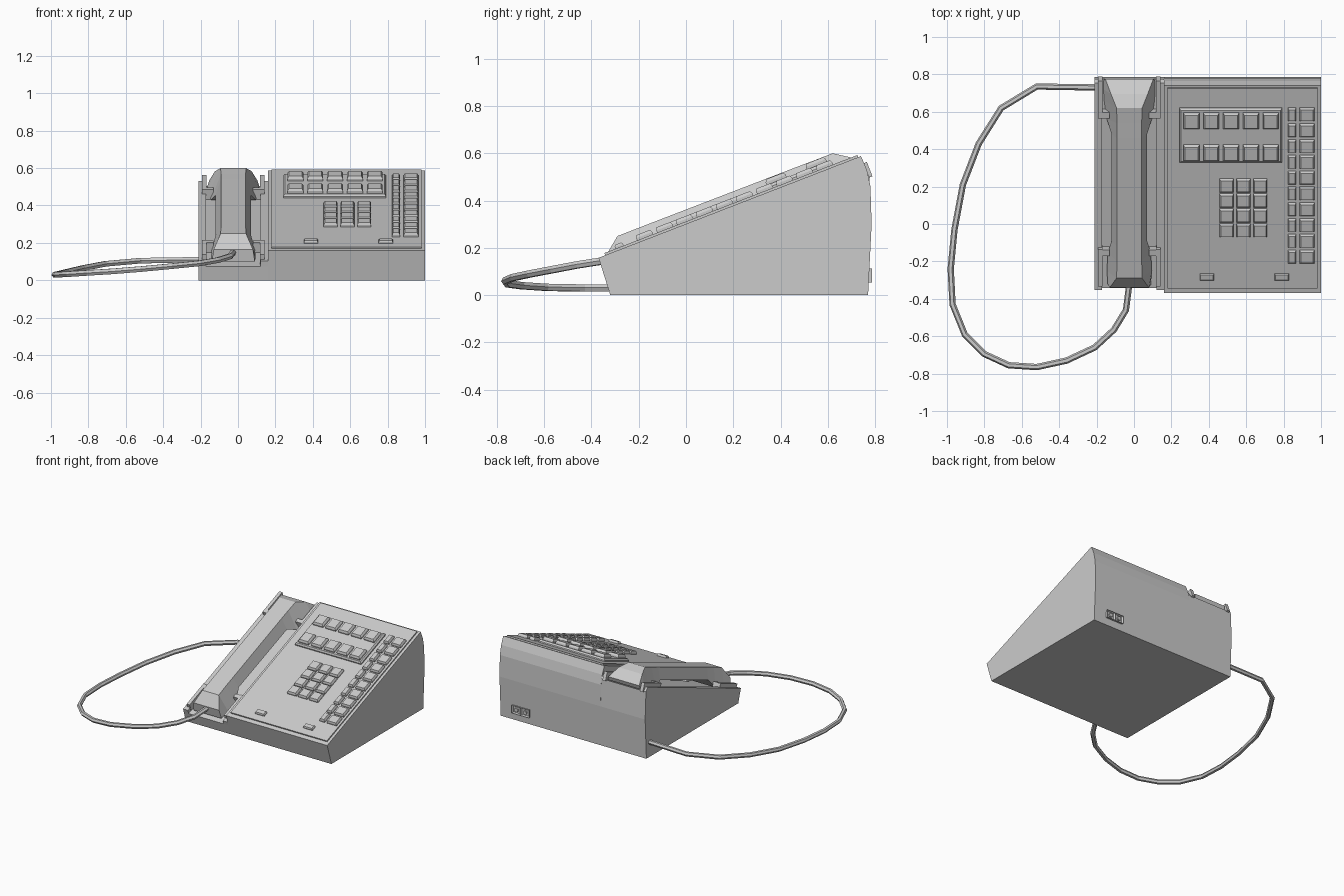
import bpy, bmesh, math
from mathutils import Matrix, Vector

if "Cube" in bpy.data.objects:
    bpy.data.objects.remove(bpy.data.objects["Cube"])

SLOPE = 0.43 / 1.11
ANG = math.atan(SLOPE)
MAIN, CRADLE = 0.301, 0.208           # height of each sloped surface at y = 0


def finish(name, bm):
    bmesh.ops.recalc_face_normals(bm, faces=bm.faces)
    me = bpy.data.meshes.new(name)
    bm.to_mesh(me)
    bm.free()
    ob = bpy.data.objects.new(name, me)
    bpy.context.collection.objects.link(ob)
    return ob


def prism(name, profile, x0, x1):
    """Extrude a (y, z) profile along x."""
    bm = bmesh.new()
    f = bm.faces.new([bm.verts.new((x0, y, z)) for y, z in profile])
    r = bmesh.ops.extrude_face_region(bm, geom=[f])
    bmesh.ops.translate(bm, vec=(x1 - x0, 0, 0),
                        verts=[v for v in r["geom"] if isinstance(v, bmesh.types.BMVert)])
    return finish(name, bm)


def add_block(bm, x, y, sx, sy, h0, h1, rim=0.0, rise=0.0, level=MAIN):
    """Box lying on a sloped surface; rim and rise add a stepped cap."""
    top = h1 + rise
    y += math.sin(ANG) * top
    m = Matrix.Translation((x, y, level + SLOPE * y)) @ Matrix.Rotation(ANG, 4, 'X')
    m = m @ Matrix.Translation((0, 0, (h0 + h1) / 2))
    m = m @ Matrix.Diagonal((sx, sy / math.cos(ANG), h1 - h0, 1))
    vs = bmesh.ops.create_cube(bm, size=1, matrix=m)["verts"]
    if rim:
        faces = {f for v in vs for f in v.link_faces}
        f = max(faces, key=lambda f: f.calc_center_median().dot(Vector((0, -math.sin(ANG), math.cos(ANG)))))
        f.normal_update()
        bmesh.ops.inset_region(bm, faces=[f], thickness=rim, depth=rise)


def blocks(name, items, **kw):
    bm = bmesh.new()
    for it in items:
        add_block(bm, *it, **kw)
    return finish(name, bm)


# Body: tall main wedge, lower handset bay and its two side rails
prism("main_body", [(-0.32, 0), (-0.37, 0.158), (0.74, 0.588), (0.765, 0.53),
                    (0.78, 0.46), (0.785, 0.3), (0.77, 0)], 0.16, 1.0)
prism("handset_bay", [(-0.32, 0), (-0.343, 0.075), (0.775, 0.505),
                      (0.785, 0.3), (0.77, 0)], -0.21, 0.16)
for name, x0, x1 in (("left_rail", -0.21, -0.17), ("right_rail", 0.12, 0.16)):
    prism(name, [(-0.343, 0.075), (-0.352, 0.102), (0.755, 0.53), (0.775, 0.505)], x0, x1)

# Face panel and line-key plate
blocks("face_panel", [(0.58, 0.19, 0.80, 1.07, -0.01, 0.01)])
blocks("line_key_plate", [(0.517, 0.47, 0.55, 0.29, 0, 0.018)], rim=0.012, rise=0.012)

# Keys
blocks("line_keys", [(0.307 + 0.106 * i, y, 0.085, 0.085, 0.02, 0.042)
                     for i in range(5) for y in (0.375, 0.545)], rim=0.011, rise=0.012)
blocks("dial_keys", [(0.495 + 0.09 * i, 0.2 - 0.08 * j, 0.074, 0.07, 0, 0.02)
                     for i in range(3) for j in range(4)], rim=0.009, rise=0.012)
blocks("side_keys", [(x, 0.58 - 0.0845 * j, w, 0.068, 0, 0.02)
                     for x, w in ((0.845, 0.042), (0.925, 0.078)) for j in range(10)],
       rim=0.008, rise=0.012)
blocks("small_switches", [(x, -0.287, 0.075, 0.035, 0, 0.018) for x in (0.39, 0.79)],
       rim=0.006, rise=0.008)

# Cradle brackets: a side wall and an inward foot at each corner
items = []
for s in (-1, 1):
    for y, foot in ((0.665, 0.58), (-0.235, -0.155)):
        items.append((-0.025 + s * 0.155, y, 0.025, 0.2, -0.01, 0.055))
        items.append((-0.025 + s * 0.13, foot, 0.05, 0.03, -0.01, 0.055))
blocks("cradle_brackets", items, level=CRADLE)

# Handset: loft of trapezoids (y top, z top, y bottom, z bottom, half widths)
stations = [(-0.34, 0.165, -0.325, 0.10, 0.105, 0.115),
            (-0.29, 0.25, -0.25, 0.125, 0.068, 0.12),
            (-0.20, 0.285, -0.15, 0.165, 0.066, 0.115),
            (-0.12, 0.316, -0.09, 0.24, 0.066, 0.095),
            (0.46, 0.539, 0.48, 0.455, 0.066, 0.095),
            (0.54, 0.569, 0.56, 0.43, 0.066, 0.12),
            (0.62, 0.60, 0.66, 0.465, 0.068, 0.135),
            (0.695, 0.583, 0.72, 0.487, 0.098, 0.138),
            (0.775, 0.535, 0.765, 0.505, 0.128, 0.138)]
bm = bmesh.new()
CX = -0.025
rings = [[bm.verts.new(p) for p in ((CX - wt, yt, zt), (CX + wt, yt, zt),
                                    (CX + wb, yb, zb), (CX - wb, yb, zb))]
         for yt, zt, yb, zb, wt, wb in stations]
for a, b in zip(rings, rings[1:]):
    for i in range(4):
        j = (i + 1) % 4
        bm.faces.new((a[i], a[j], b[j], b[i]))
bm.faces.new(rings[0])
bm.faces.new(rings[-1])
finish("handset", bm)

# Cord: hexagonal tube looping from the bay's left wall to the mouthpiece
path = [(-0.2, 0.73, 0.11), (-0.52, 0.735, 0.105), (-0.71, 0.62, 0.088), (-0.83, 0.43, 0.065),
        (-0.915, 0.21, 0.045), (-0.96, -0.03, 0.034), (-0.98, -0.24, 0.03), (-0.97, -0.43, 0.03),
        (-0.905, -0.59, 0.033), (-0.8, -0.695, 0.04), (-0.67, -0.755, 0.048), (-0.52, -0.765, 0.06),
        (-0.36, -0.73, 0.075), (-0.21, -0.66, 0.09), (-0.107, -0.565, 0.108),
        (-0.043, -0.46, 0.128), (-0.025, -0.32, 0.15)]
cu = bpy.data.curves.new("cord", 'CURVE')
cu.dimensions = '3D'
cu.bevel_depth = 0.017
cu.bevel_resolution = 1
cu.use_fill_caps = True
sp = cu.splines.new('POLY')
sp.points.add(len(path) - 1)
for p, c in zip(sp.points, path):
    p.co = (*c, 1)
sp.use_smooth = False
bpy.context.collection.objects.link(bpy.data.objects.new("cord", cu))

# Rear sockets: two recessed frames, each with a round plug
bm = bmesh.new()
for x in (0.79, 0.862):
    m = Matrix.Translation((x, 0.775, 0.083)) @ Matrix.Diagonal((0.07, 0.024, 0.058, 1))
    vs = bmesh.ops.create_cube(bm, size=1, matrix=m)["verts"]
    f = max({f for v in vs for f in v.link_faces}, key=lambda f: f.calc_center_median().y)
    f.normal_update()
    bmesh.ops.inset_region(bm, faces=[f], thickness=0.008)
    bmesh.ops.translate(bm, vec=(0, -0.012, 0), verts=f.verts)
    bmesh.ops.create_cone(bm, cap_ends=True, segments=8, radius1=0.015, radius2=0.015, depth=0.014,
                          matrix=Matrix.Translation((x, 0.779, 0.083)) @ Matrix.Rotation(math.pi / 2, 4, 'X'))
finish("rear_sockets", bm)
